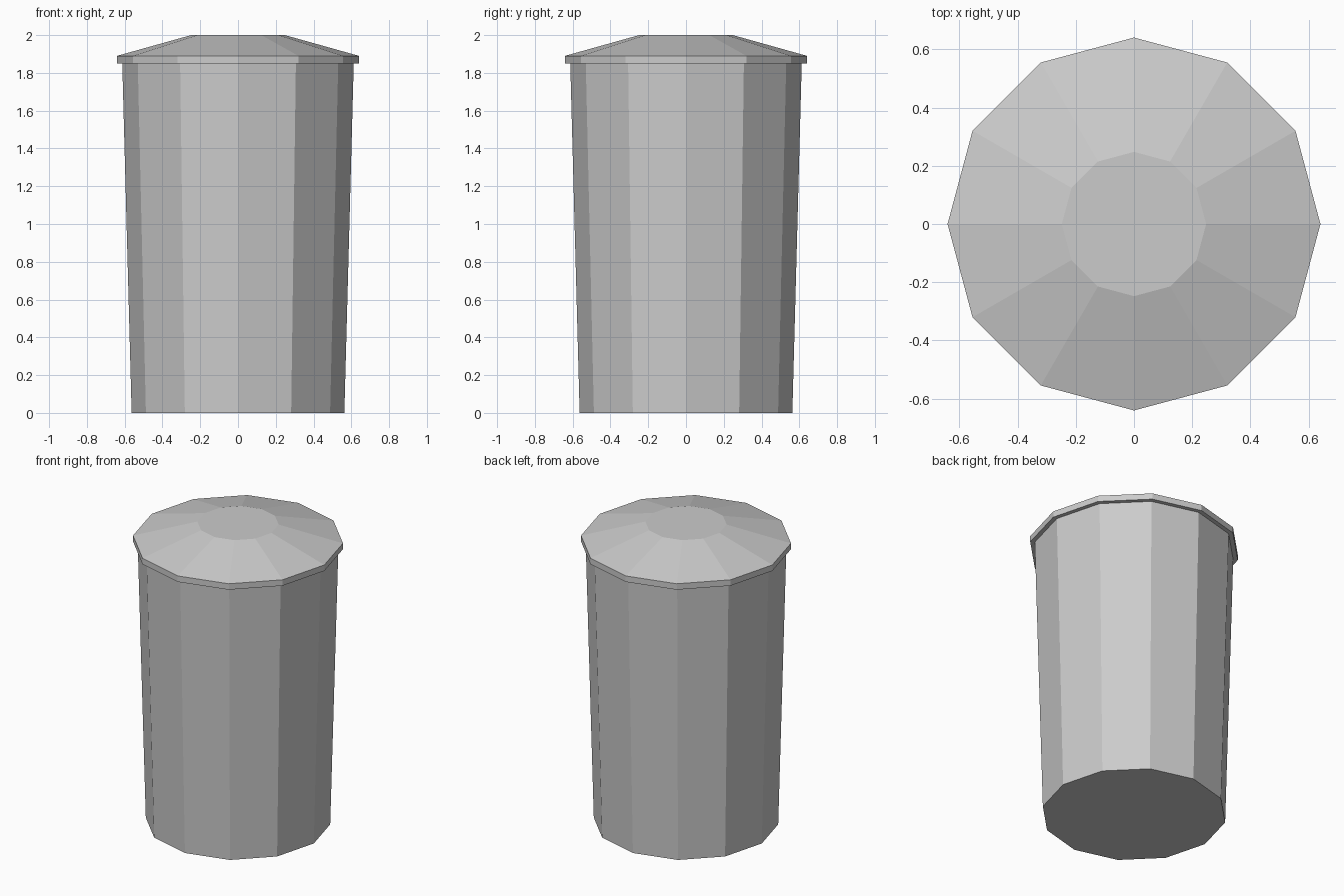
import bpy, bmesh
from math import cos, sin, tau

if "Cube" in bpy.data.objects:
    bpy.data.objects.remove(bpy.data.objects["Cube"])

SIDES = 12


def lathe(name, profile):
    """Closed low-poly solid from (radius, z) rings, bottom to top."""
    bm = bmesh.new()
    rings = [[bm.verts.new((r * cos(tau * i / SIDES), r * sin(tau * i / SIDES), z))
              for i in range(SIDES)] for r, z in profile]
    for low, high in zip(rings, rings[1:]):
        for i in range(SIDES):
            j = (i + 1) % SIDES
            bm.faces.new((low[i], low[j], high[j], high[i]))
    bm.faces.new(rings[0][::-1])
    bm.faces.new(rings[-1])
    mesh = bpy.data.meshes.new(name)
    bm.to_mesh(mesh)
    bm.free()
    obj = bpy.data.objects.new(name, mesh)
    bpy.context.collection.objects.link(obj)
    return obj


# Tapered bin body, tucked slightly into the lid
lathe("bin_body", [(0.563, 0.0), (0.613, 1.86)])

# Lid with a short vertical rim, sloping top and flat centre
lathe("bin_lid", [(0.641, 1.85), (0.641, 1.89), (0.248, 2.0)])
